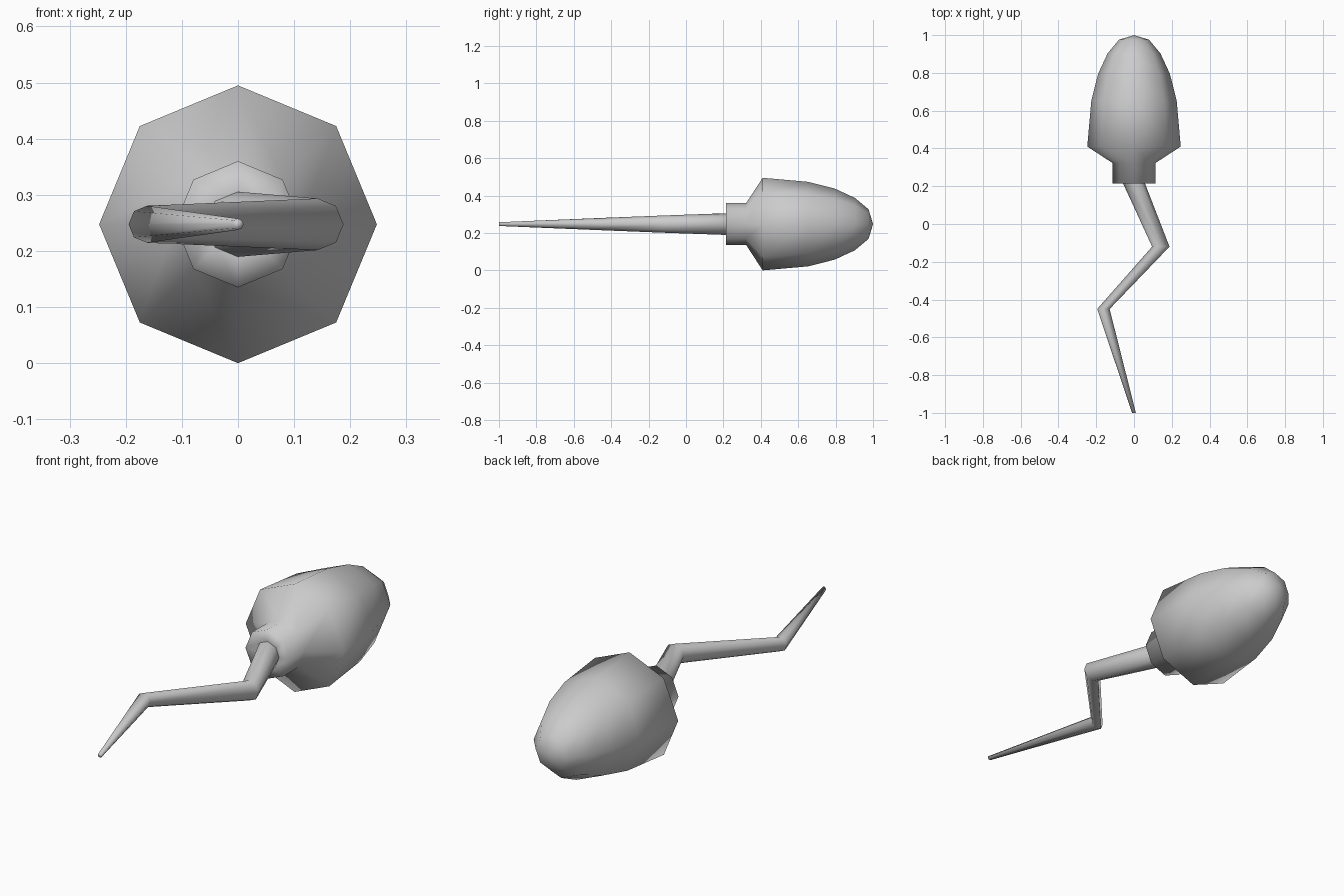
import bpy, bmesh, math

if "Cube" in bpy.data.objects:
    bpy.data.objects.remove(bpy.data.objects["Cube"])

SIDES = 8
Z = 0.2475  # height of the body axis


def tube(name, rings, cap_first=False, cap_last=False):
    """Skin octagonal rings (x, y, radius) that all face along y; radius 0 is a pole."""
    bm = bmesh.new()
    loops = []
    for x, y, r in rings:
        if r == 0:
            loops.append([bm.verts.new((x, y, Z))] * SIDES)
        else:
            loops.append([bm.verts.new((x + r * math.sin(a), y, Z + r * math.cos(a)))
                          for a in (i * math.tau / SIDES for i in range(SIDES))])
    for a, b in zip(loops, loops[1:]):
        for i in range(SIDES):
            j = (i + 1) % SIDES
            quad = list(dict.fromkeys((a[i], a[j], b[j], b[i])))
            bm.faces.new(quad)
    if cap_first:
        bm.faces.new(loops[0])
    if cap_last:
        bm.faces.new(loops[-1])
    bmesh.ops.recalc_face_normals(bm, faces=bm.faces)
    for f in bm.faces:
        f.smooth = True
    me = bpy.data.meshes.new(name)
    bm.to_mesh(me)
    bm.free()
    # make sure the surface points outwards
    ob = bpy.data.objects.new(name, me)
    bpy.context.collection.objects.link(ob)
    return ob


# Rounded head with flared rim, short neck and inset neck cap
head_profile = [(1.0, 0), (0.976, 0.079), (0.903, 0.14), (0.795, 0.19),
                (0.652, 0.226), (0.41, 0.2475), (0.322, 0.1125),
                (0.215, 0.1125), (0.215, 0.058)]
tube("head", [(0, y, r) for y, r in head_profile], cap_last=True)

# Zigzag tapering tail
tube("tail", [(0, 0.215, 0.058), (0.142, -0.12, 0.046),
              (-0.162, -0.45, 0.033), (0, -1.0, 0.01)], cap_last=True)
